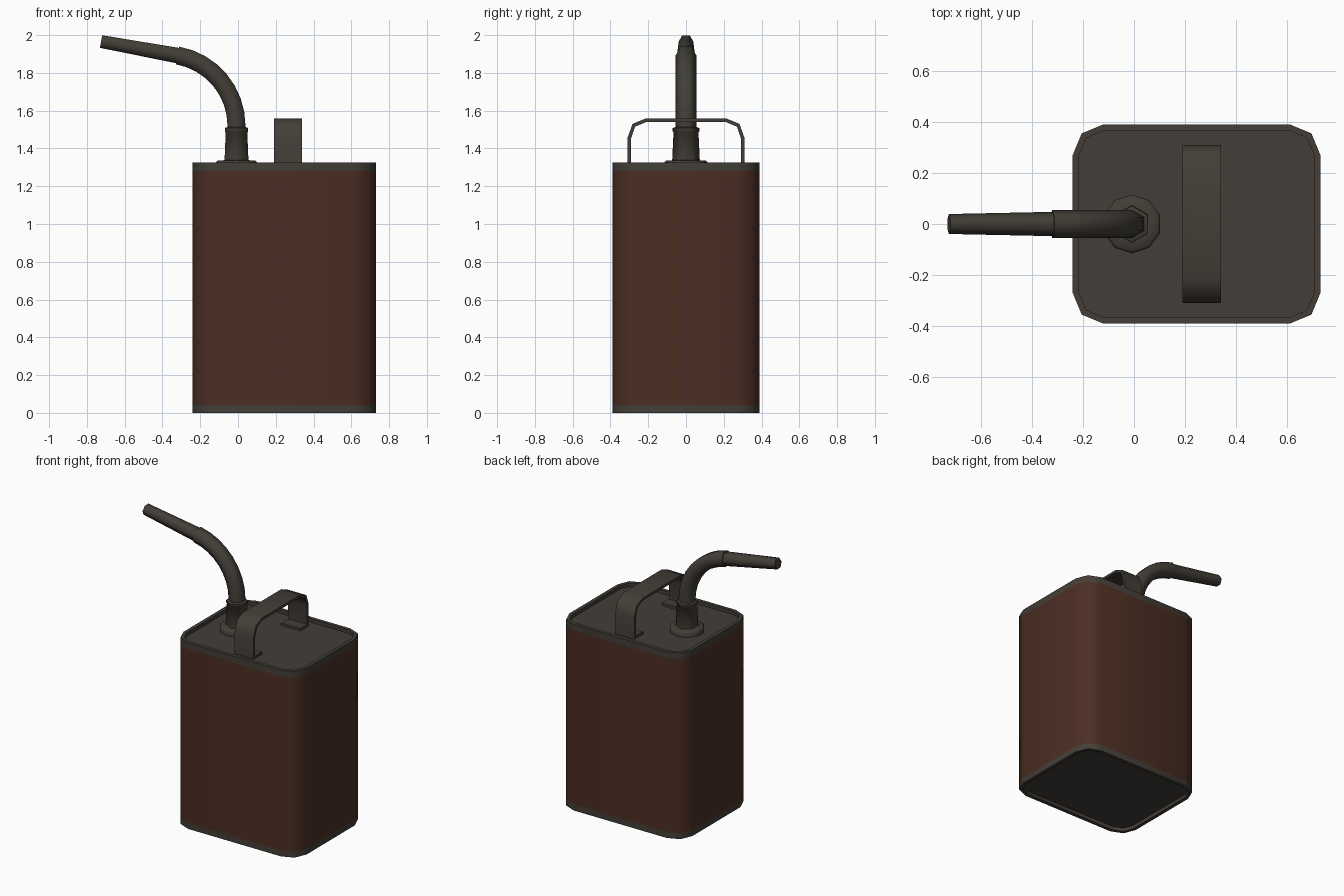
import bpy, bmesh, math
from mathutils import Vector

if "Cube" in bpy.data.objects:
    bpy.data.objects.remove(bpy.data.objects["Cube"])


def material(name, rgb):
    m = bpy.data.materials.new(name)
    m.diffuse_color = (*rgb, 1)
    m.use_nodes = True
    m.node_tree.nodes["Principled BSDF"].inputs["Base Color"].default_value = m.diffuse_color
    return m


METAL = material("dark grey metal", (0.056, 0.048, 0.038))
PAINT = material("rusty brown paint", (0.072, 0.027, 0.017))


def loft(name, rings, mats=(METAL,), rule=None, angle=50):
    """Skin a list of equal-length vertex rings and cap both ends."""
    bm = bmesh.new()
    vs = [[bm.verts.new(p) for p in ring] for ring in rings]
    n = len(rings[0])
    for a, b in zip(vs, vs[1:]):
        for i in range(n):
            j = (i + 1) % n
            bm.faces.new((a[i], a[j], b[j], b[i]))
    bm.faces.new(vs[0][::-1])
    bm.faces.new(vs[-1])
    bmesh.ops.recalc_face_normals(bm, faces=bm.faces)
    if rule:
        for f in bm.faces:
            f.material_index = rule(f)
    me = bpy.data.meshes.new(name)
    bm.to_mesh(me)
    bm.free()
    for m in mats:
        me.materials.append(m)
    ob = bpy.data.objects.new(name, me)
    bpy.context.collection.objects.link(ob)
    bpy.ops.object.select_all(action='DESELECT')
    ob.select_set(True)
    bpy.context.view_layer.objects.active = ob
    bpy.ops.object.shade_smooth_by_angle(angle=math.radians(angle))
    return ob


def can_ring(z, inset=0.0):
    """Rounded rectangle with two-segment corners."""
    r, hx, hy, cx = 0.12, 0.485, 0.39, 0.245
    pts = []
    for k, (sx, sy) in enumerate([(1, 1), (-1, 1), (-1, -1), (1, -1)]):
        for s in range(3):
            a = math.radians(90 * k + 45 * s)
            pts.append((cx + sx * (hx - r) + (r - inset) * math.cos(a),
                        sy * (hy - r) + (r - inset) * math.sin(a), z))
    return pts


def tube_ring(x, z, r, tilt=0.0, sides=6):
    """Regular ring with a vertex on +y, tilted towards -x."""
    n = Vector((math.cos(tilt), 0, math.sin(tilt)))
    y = Vector((0, 1, 0))
    c = Vector((x, 0, z))
    return [c + r * (y * math.cos(a) + n * math.sin(a))
            for a in (2 * math.pi * i / sides for i in range(sides))]


# Can body: recessed base and lid, metal rims, painted walls
PLATE = 1.30
body = [can_ring(0.025, 0.025), can_ring(0, 0.025), can_ring(0), can_ring(0.043),
        can_ring(1.28), can_ring(1.325), can_ring(1.325, 0.025), can_ring(PLATE, 0.025)]
loft("can_body", body, (METAL, PAINT),
     lambda f: int(0.5 < f.calc_center_median().z < 0.8))

# Spout flange, neck and collar
SX = -0.008
loft("spout_flange", [tube_ring(SX, z, r, sides=10) for z, r in
     [(PLATE - 0.005, 0.115), (1.327, 0.115), (1.336, 0.105), (1.338, 0.06)]])
loft("spout_neck", [tube_ring(SX, z, r) for z, r in
     [(1.32, 0.074), (1.485, 0.066), (1.49, 0.071), (1.508, 0.071), (1.515, 0.05)]], angle=62)

# Bent spout
R, Z0, END = 0.378, 1.52, math.radians(80)
bend = [tube_ring(SX, 1.49, 0.055)]
for i in range(9):
    t = END * i / 8
    bend.append(tube_ring(SX - R * (1 - math.cos(t)), Z0 + R * math.sin(t), 0.055, t))
loft("spout_bend", bend, angle=62)

# Straight tapered tip
ex, ez = SX - R * (1 - math.cos(END)), Z0 + R * math.sin(END)
loft("spout_tip", [tube_ring(ex + 0.02, ez - 0.004, 0.048, END),
                   tube_ring(-0.725, 1.966, 0.039, END)], angle=62)

# Strap handle with inward feet: (outer y, outer z, inner y, inner z), mirrored in y
half = [(0.215, PLATE, 0.215, 1.318), (0.31, PLATE, 0.292, 1.318),
        (0.31, 1.455, 0.292, 1.45), (0.283, 1.53, 0.270, 1.515),
        (0.215, 1.558, 0.21, 1.54)]
path = half + [(-a, b, -c, d) for a, b, c, d in reversed(half)]
X0, X1 = 0.19, 0.34
loft("handle", [[(X0, a, b), (X1, a, b), (X1, c, d), (X0, c, d)] for a, b, c, d in path])
